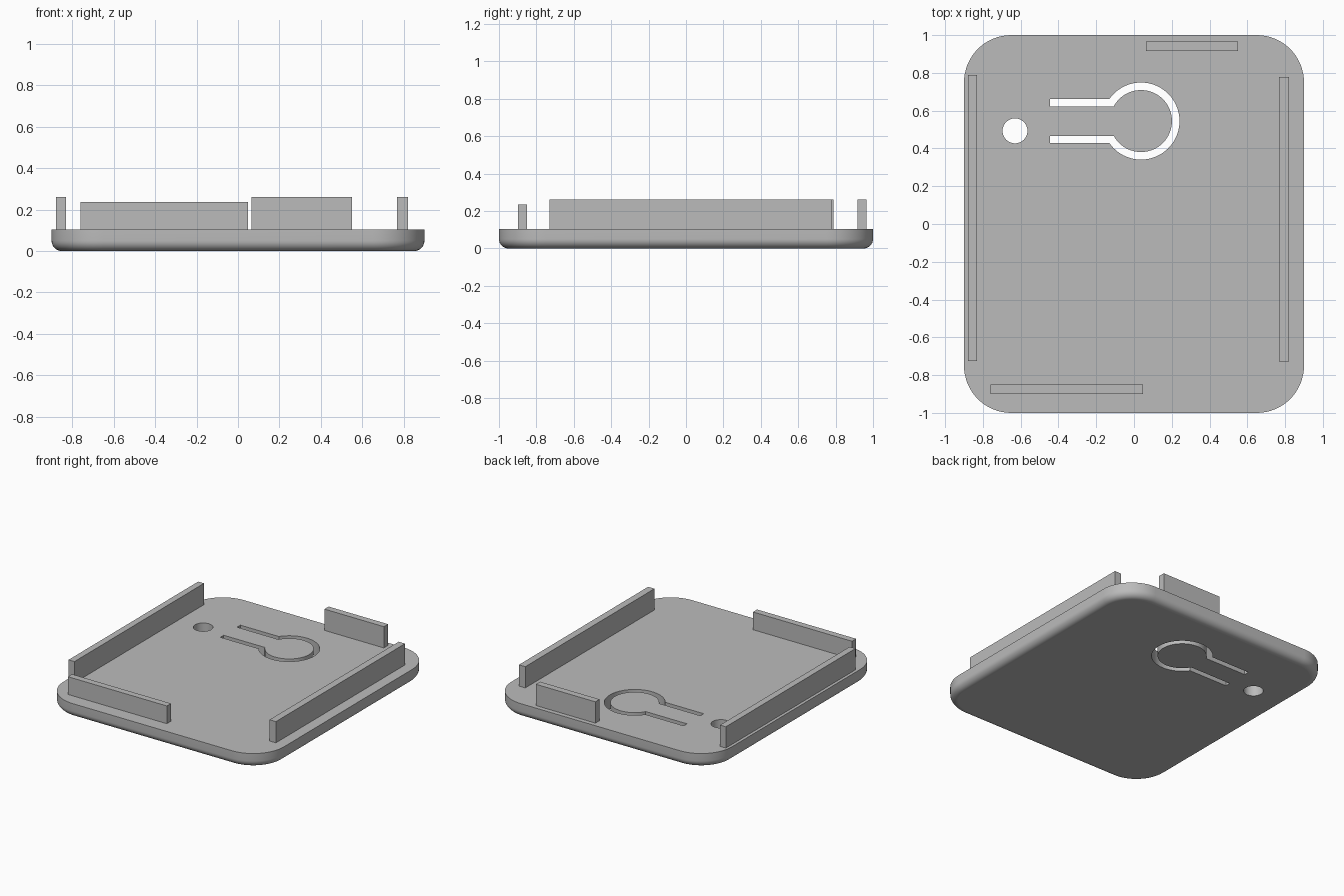
import bpy, bmesh
from math import pi, sin, cos, asin

cube = bpy.data.objects.get("Cube")
if cube:
    bpy.data.objects.remove(cube, do_unlink=True)

grey = bpy.data.materials.new("plain grey plastic")
grey.use_nodes = True
colour = (0.5, 0.5, 0.5, 1)
grey.diffuse_color = colour
grey.node_tree.nodes["Principled BSDF"].inputs["Base Color"].default_value = colour


def arc(cx, cy, r, start, end, steps):
    return [(cx + r * cos(start + (end - start) * i / steps),
             cy + r * sin(start + (end - start) * i / steps)) for i in range(steps + 1)]


def rounded_rect(hx, hy, r, steps=16):
    pts = []
    for k, (sx, sy) in enumerate([(1, 1), (-1, 1), (-1, -1), (1, -1)]):
        pts += arc(sx * (hx - r), sy * (hy - r), r, k * pi / 2, (k + 1) * pi / 2, steps)
    return pts


def loft(name, layers):
    """Solid through stacked outlines, each given as (points, z)."""
    bm = bmesh.new()
    rings = [[bm.verts.new((x, y, z)) for x, y in pts] for pts, z in layers]
    n = len(rings[0])
    for low, high in zip(rings, rings[1:]):
        for i in range(n):
            j = (i + 1) % n
            bm.faces.new((low[i], low[j], high[j], high[i]))
    bm.faces.new(rings[0][::-1])
    bm.faces.new(rings[-1])
    bmesh.ops.recalc_face_normals(bm, faces=bm.faces)
    mesh = bpy.data.meshes.new(name)
    bm.to_mesh(mesh)
    bm.free()
    mesh.materials.append(grey)
    obj = bpy.data.objects.new(name, mesh)
    bpy.context.collection.objects.link(obj)
    return obj


def box(name, x0, x1, y0, y1, z0, z1):
    pts = [(x0, y0), (x1, y0), (x1, y1), (x0, y1)]
    return loft(name, [(pts, z0), (pts, z1)])


# Base plate with rounded corners and a rounded lower edge
TOP, FILLET, CORNER = 0.105, 0.05, 0.25
layers = []
for i in range(9):
    a = pi / 2 * i / 8
    inset = FILLET * (1 - sin(a))
    layers.append((rounded_rect(0.9 - inset, 1 - inset, CORNER - inset),
                   FILLET * (1 - cos(a))))
layers.append((rounded_rect(0.9, 1, CORNER), TOP))
plate = loft("base_plate", layers)

# Keyhole-shaped slot that frees a flexible push button
CX, CY, R_OUT, R_IN = 0.037, 0.545, 0.204, 0.164
ARM_OUT, ARM_IN, ARM_END = 0.117, 0.078, -0.444
a_out, a_in = pi - asin(ARM_OUT / R_OUT), pi - asin(ARM_IN / R_IN)
slot = ([(ARM_END, CY - ARM_OUT)] + arc(CX, CY, R_OUT, -a_out, a_out, 64)
        + [(ARM_END, CY + ARM_OUT), (ARM_END, CY + ARM_IN)]
        + arc(CX, CY, R_IN, a_in, -a_in, 64) + [(ARM_END, CY - ARM_IN)])

# Round through hole beside the button
hole = arc(-0.63, 0.493, 0.066, 0, 2 * pi, 48)[:-1]

for name, outline in (("slot_cutter", slot), ("hole_cutter", hole)):
    cutter = loft(name, [(outline, -0.1), (outline, 0.3)])
    cutter.hide_render = True
    mod = plate.modifiers.new(name, 'BOOLEAN')
    mod.operation, mod.solver, mod.object = 'DIFFERENCE', 'EXACT', cutter
    bpy.context.view_layer.objects.active = plate
    bpy.ops.object.modifier_apply(modifier=mod.name)
    bpy.data.objects.remove(cutter, do_unlink=True)

# Smooth the rounded edges, keep the top and bottom flat
bpy.ops.object.select_all(action='DESELECT')
plate.select_set(True)
bpy.context.view_layer.objects.active = plate
bpy.ops.object.shade_smooth_by_angle(angle=pi / 6)
for face in plate.data.polygons:
    if abs(face.normal.z) > 0.999:
        face.use_smooth = False

# Upright retaining rails around the rim
RAIL_TOP = 0.262
box("right_rail", -0.878, -0.83, -0.724, 0.789, TOP, RAIL_TOP)
box("left_rail", 0.768, 0.82, -0.729, 0.779, TOP, RAIL_TOP)
box("back_rail", 0.064, 0.55, 0.917, 0.966, TOP, RAIL_TOP)
box("front_rail", -0.761, 0.048, -0.899, -0.851, TOP, 0.236)
